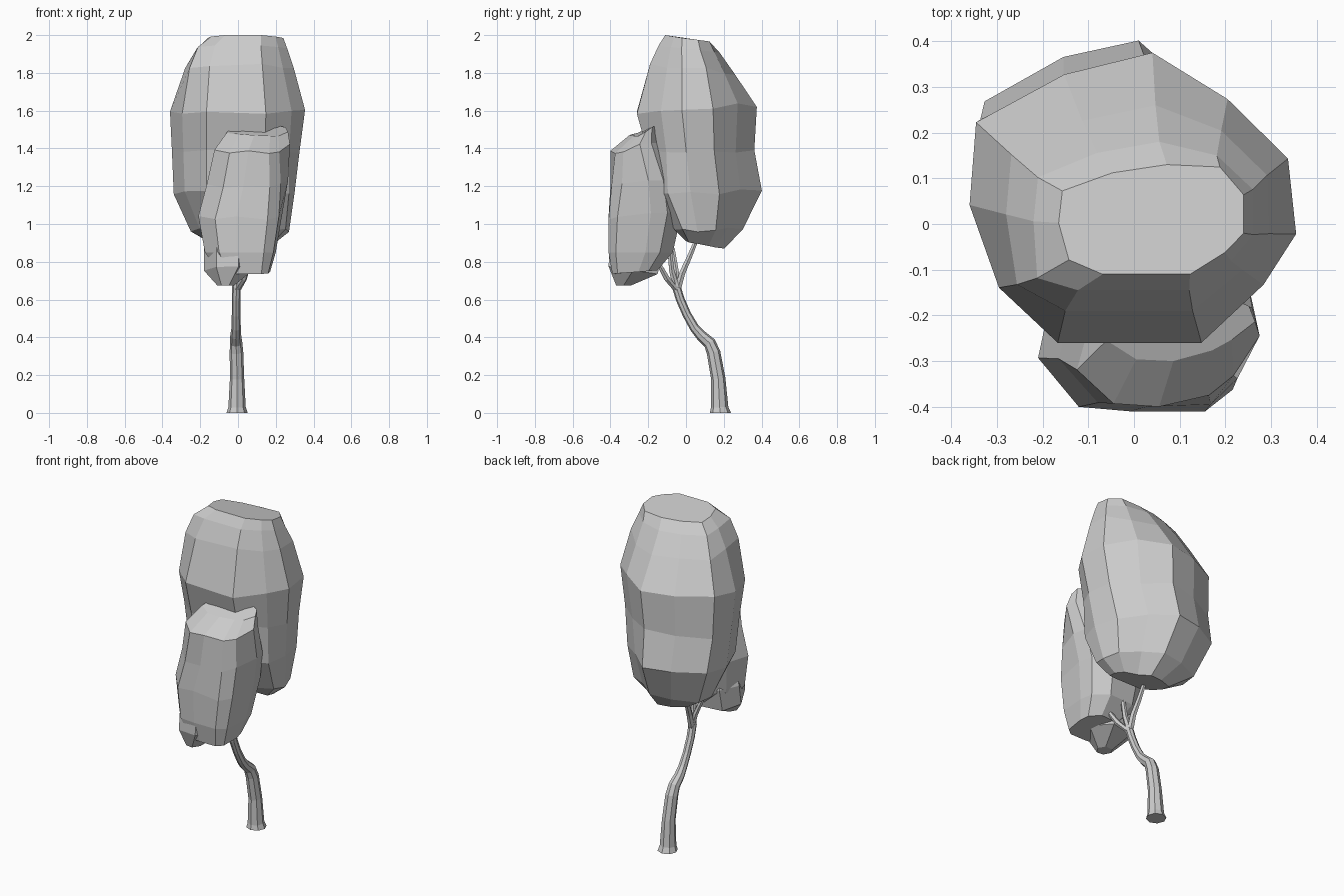
import bpy, bmesh, math, random
from mathutils import Vector

random.seed(4)


def finish(name, bm):
    bmesh.ops.recalc_face_normals(bm, faces=bm.faces)
    me = bpy.data.meshes.new(name)
    bm.to_mesh(me)
    bm.free()
    ob = bpy.data.objects.new(name, me)
    bpy.context.collection.objects.link(ob)
    return ob


def skin(bm, rings):
    n = len(rings[0])
    for a, b in zip(rings, rings[1:]):
        for i in range(n):
            j = (i + 1) % n
            bm.faces.new((a[i], a[j], b[j], b[i]))
    bm.faces.new(rings[0])
    bm.faces.new(rings[-1])


def clump(name, outline, levels, wobble):
    """Faceted foliage: outline (in -1..1) fitted to each level's
    (z, xmin, xmax, ymin, ymax, tilt, back-right, front-left, front-right corner bulge)."""
    bm = bmesh.new()
    rings = []
    for z, x0, x1, y0, y1, tilt, br, fl, fr in levels:
        ring = []
        for u, v in outline:
            bulge = (br if v > 0 else fr) if u > 0 else (0 if v > 0 else fl)
            bulge *= min(1, 2 * abs(u * v)) * 0.7
            x = (x0 + x1) / 2 + u * (x1 - x0) / 2 + math.copysign(bulge, u * bulge)
            y = (y0 + y1) / 2 + v * (y1 - y0) / 2 + math.copysign(bulge, v * bulge)
            x = min(max(x, x0), x1)
            y = min(max(y, y0), y1)
            ring.append(bm.verts.new((
                x, y, z + tilt * v + random.uniform(-wobble, wobble) * (0.9 < z < 1.85))))
        rings.append(ring)
    skin(bm, rings)
    return finish(name, bm)


def limb(name, path, sides):
    """Tapered tube through (x, y, z, radius) points."""
    bm = bmesh.new()
    pts = [Vector(p[:3]) for p in path]
    rings = []
    for i, p in enumerate(pts):
        t = (pts[min(i + 1, len(pts) - 1)] - pts[max(i - 1, 0)]).normalized()
        if i == 0:
            t = Vector((0, 0, 1))
        a = Vector((1, 0, 0))
        a = (a - t * a.dot(t)).normalized()
        b = t.cross(a)
        rings.append([bm.verts.new(p + path[i][3] * (
            a * math.cos(k * math.tau / sides) + b * math.sin(k * math.tau / sides)))
            for k in range(sides)])
    skin(bm, rings)
    return finish(name, bm)


# Large upper foliage mass
big_outline = [(0.12, 1), (-0.42, 0.85), (-0.96, 0.52), (-1, -0.05), (-0.82, -0.62),
               (-0.46, -1), (0.42, -1), (0.8, -0.6), (1, -0.25), (0.95, 0.27), (0.58, 0.68)]
clump("main_foliage", big_outline, [
    (0.89, -0.12, 0.19, 0.00, 0.21, -0.02, -0.04, 0, 0.04),
    (0.97, -0.25, 0.27, -0.06, 0.31, 0.01, -0.05, 0, 0.05),
    (1.17, -0.34, 0.30, -0.18, 0.41, 0.0, -0.05, 0, 0.05),
    (1.38, -0.35, 0.325, -0.205, 0.365, 0.0, -0.02, 0, 0.02),
    (1.61, -0.36, 0.355, -0.26, 0.375, 0.02, 0, 0, 0),
    (1.82, -0.28, 0.295, -0.19, 0.26, -0.02, 0.03, 0.04, 0),
    (1.925, -0.22, 0.26, -0.145, 0.18, -0.02, 0.04, 0.05, 0),
    (1.98, -0.165, 0.24, -0.11, 0.13, -0.02, 0.06, 0.02, 0)], 0.015)

# Smaller front foliage mass, broad shoulder at the back right
small_outline = [(0.5, 1), (-0.35, 0.95), (-0.85, 0.4), (-1, -0.4), (-0.6, -0.95),
                 (-0.1, -1), (0.55, -0.97), (0.82, -0.65), (1, 0.15), (0.92, 0.6)]
clump("front_foliage", small_outline, [
    (0.745, -0.10, 0.17, -0.39, -0.15, 0.01, 0, 0, 0.02),
    (0.85, -0.175, 0.20, -0.41, -0.07, 0.0, 0, 0, 0.03),
    (1.05, -0.21, 0.235, -0.41, -0.02, 0.02, 0, 0, 0.03),
    (1.22, -0.165, 0.265, -0.40, -0.05, 0.02, 0, 0, 0),
    (1.41, -0.125, 0.275, -0.40, -0.13, 0.03, 0, 0, -0.03),
    (1.49, -0.06, 0.265, -0.30, -0.15, 0.025, 0, 0, -0.03)], 0.01)

# Low lump hanging at the front left
lump_outline = [(0.5, 1), (-0.6, 0.9), (-1, 0.1), (-0.5, -0.9), (0.4, -1), (1, 0)]
clump("low_foliage", lump_outline, [
    (0.675, -0.11, -0.02, -0.37, -0.29, 0.0, 0, 0, 0),
    (0.755, -0.18, 0.08, -0.41, -0.15, -0.02, 0, 0, 0),
    (0.87, -0.18, 0.08, -0.405, -0.12, 0.0, 0, 0, 0),
    (0.96, -0.15, 0.03, -0.37, -0.16, 0.0, 0, 0, 0)], 0.0)

# Crooked trunk with a flared foot
limb("trunk", [
    (-0.005, 0.182, 0, 0.056), (-0.005, 0.178, 0.03, 0.046), (-0.005, 0.171, 0.18, 0.038),
    (-0.008, 0.146, 0.32, 0.036), (-0.01, 0.125, 0.37, 0.033), (-0.012, 0.08, 0.41, 0.029),
    (-0.01, 0.045, 0.45, 0.025), (-0.01, 0.005, 0.52, 0.023), (-0.01, -0.03, 0.60, 0.023),
    (-0.008, -0.052, 0.67, 0.023), (-0.005, -0.065, 0.71, 0.014)], 8)

# Branches reaching into the foliage
for name, path in {
    "back_branch": [(-0.008, -0.045, 0.65, 0.02), (-0.01, -0.02, 0.74, 0.018),
                    (-0.02, 0.02, 0.83, 0.015), (-0.03, 0.07, 0.95, 0.011)],
    "middle_branch": [(-0.008, -0.05, 0.66, 0.02), (0.0, -0.075, 0.75, 0.016),
                      (0.01, -0.09, 0.90, 0.012)],
    "front_branch": [(-0.005, -0.05, 0.65, 0.02), (0.03, -0.10, 0.71, 0.017),
                     (0.06, -0.15, 0.80, 0.012)],
    "left_branch": [(-0.008, -0.045, 0.66, 0.018), (-0.03, -0.05, 0.74, 0.015),
                    (-0.08, -0.07, 0.87, 0.012)],
}.items():
    limb(name, path, 6)
